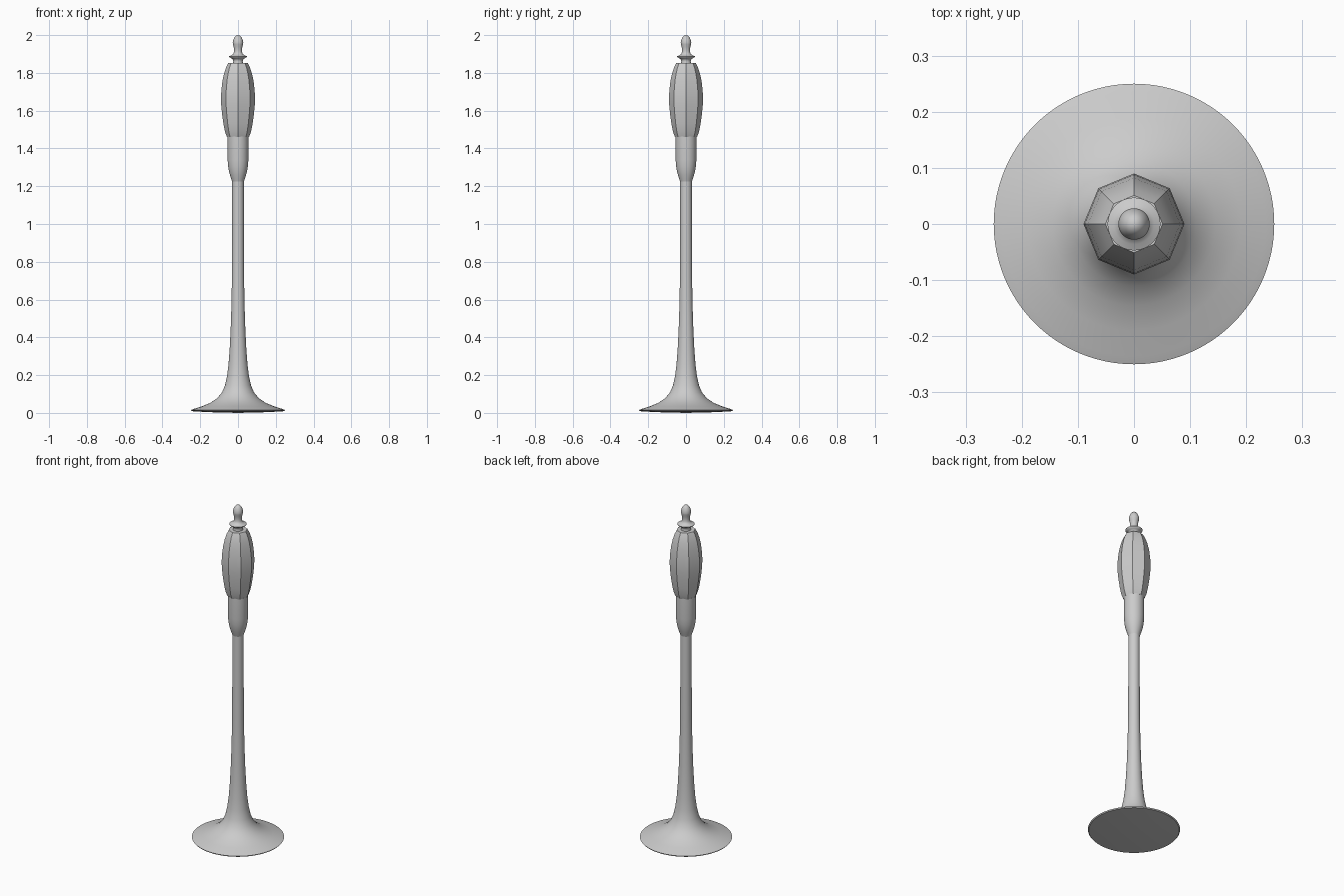
import bpy, bmesh
from math import pi, sin, cos, radians


def lathe(name, profile, sides, angle=40):
    """Revolve (radius, height) points about z; zero radius makes a pole."""
    bm = bmesh.new()
    rings = []
    for r, z in profile:
        if r == 0:
            rings.append([bm.verts.new((0, 0, z))] * sides)
        else:
            rings.append([bm.verts.new((r * cos(2 * pi * i / sides),
                                        r * sin(2 * pi * i / sides), z))
                          for i in range(sides)])
    for a, b in zip(rings, rings[1:]):
        for i in range(sides):
            j = (i + 1) % sides
            bm.faces.new(dict.fromkeys((a[i], a[j], b[j], b[i])))
    bmesh.ops.recalc_face_normals(bm, faces=bm.faces)
    mesh = bpy.data.meshes.new(name)
    bm.to_mesh(mesh)
    bm.free()
    obj = bpy.data.objects.new(name, mesh)
    bpy.context.collection.objects.link(obj)
    bpy.ops.object.select_all(action='DESELECT')
    obj.select_set(True)
    bpy.context.view_layer.objects.active = obj
    bpy.ops.object.shade_smooth_by_angle(angle=radians(angle))
    return obj


# Flared foot sweeping up into a slim pole
lathe("pole_and_base", [
    (0, 0.0), (0.16, 0.004), (0.245, 0.009), (0.25, 0.015), (0.235, 0.021),
    (0.19, 0.035), (0.145, 0.054), (0.11, 0.078), (0.085, 0.108),
    (0.069, 0.145), (0.058, 0.195), (0.05, 0.26), (0.044, 0.34),
    (0.039, 0.44), (0.035, 0.56), (0.032, 0.72), (0.031, 0.95),
    (0.031, 1.25), (0, 1.25)], 96)

# Collar under the lantern
lathe("collar", [
    (0, 1.225), (0.031, 1.225), (0.036, 1.24), (0.042, 1.258), (0.048, 1.28),
    (0.052, 1.305), (0.055, 1.34), (0.055, 1.463), (0, 1.463)], 48)

# Eight-sided lantern with corners on the axes
lathe("lantern", [
    (0, 1.46), (0.058, 1.46), (0.068, 1.485), (0.077, 1.53), (0.084, 1.58),
    (0.089, 1.63), (0.09, 1.67), (0.088, 1.71), (0.082, 1.76),
    (0.073, 1.80), (0.063, 1.83), (0.051, 1.853), (0, 1.853)], 8)

# Turned finial with a disc
lathe("finial", [
    (0, 1.85), (0.027, 1.85), (0.025, 1.862), (0.026, 1.871), (0.036, 1.877),
    (0.046, 1.884), (0.047, 1.888), (0.036, 1.893), (0.026, 1.899),
    (0.022, 1.908), (0.021, 1.922), (0.023, 1.938), (0.027, 1.952),
    (0.028, 1.96), (0.025, 1.975), (0.019, 1.988), (0.011, 1.997),
    (0, 2.0)], 48, 60)
